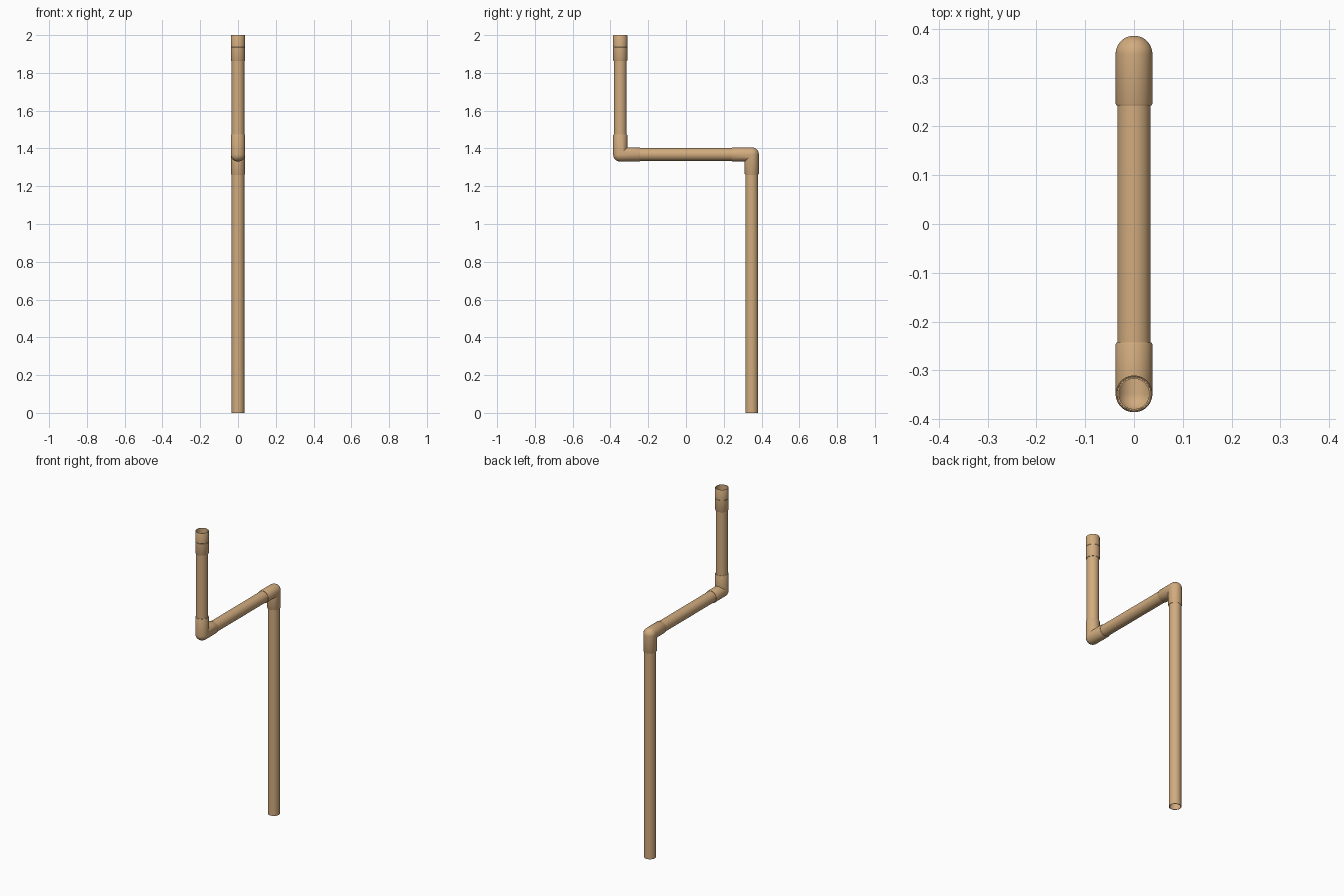
import bpy, bmesh, math
from mathutils import Vector

if "Cube" in bpy.data.objects:
    bpy.data.objects.remove(bpy.data.objects["Cube"])

SEG = 48
R_PIPE, R_BORE = 0.034, 0.031      # pipe wall
R_OUT, R_SOCKET = 0.0377, 0.0343   # fitting wall
Y, ZC, ARM = 0.348, 1.368, 0.105   # elbow centre offset, height, sleeve length
X = Vector((1, 0, 0))
UP, BACK = Vector((0, 0, 1)), Vector((0, 1, 0))

mat = bpy.data.materials.new("tan_plastic")
mat.diffuse_color = (0.64, 0.41, 0.21, 1)
mat.use_nodes = True
mat.node_tree.nodes["Principled BSDF"].inputs["Base Color"].default_value = mat.diffuse_color


def loft(name, rings):
    """Skin a closed loop of rings into a hollow solid."""
    bm = bmesh.new()
    loops = [[bm.verts.new(p) for p in ring] for ring in rings]
    for a, b in zip(loops, loops[1:] + loops[:1]):
        for i in range(SEG):
            j = (i + 1) % SEG
            bm.faces.new((a[i], a[j], b[j], b[i]))
    bmesh.ops.remove_doubles(bm, verts=bm.verts, dist=1e-6)
    bmesh.ops.recalc_face_normals(bm, faces=bm.faces)
    me = bpy.data.meshes.new(name)
    bm.to_mesh(me)
    bm.free()
    me.shade_smooth()
    me.set_sharp_from_angle(angle=math.radians(30))
    me.materials.append(mat)
    ob = bpy.data.objects.new(name, me)
    bpy.context.collection.objects.link(ob)
    return ob


def ring(centre, outward, r):
    angles = [2 * math.pi * i / SEG for i in range(SEG)]
    return [centre + X * (r * math.sin(t)) + outward * (r * math.cos(t)) for t in angles]


def tube(name, base, axis, profile):
    """Turn a closed (radius, distance) profile about an axis."""
    side = X.cross(axis)
    loft(name, [ring(base + axis * d, side, r) for r, d in profile])


def pipe(name, base, axis, length):
    tube(name, base, axis, [(R_PIPE, 0), (R_PIPE, length), (R_BORE, length), (R_BORE, 0)])


def elbow(name, c, a, b):
    """Right-angle fitting: ball-shaped outside corner, mitred inside corner."""
    def bend(r, steps=12):
        out = []
        for k in range(steps + 1):
            t = math.pi / 2 * k / steps
            d = -(b * math.cos(t) + a * math.sin(t))
            pts = []
            for i in range(SEG):
                ang = 2 * math.pi * i / SEG
                u = r * math.cos(ang)
                pts.append(c + X * (r * math.sin(ang)) + (d * u if u > 0 else (a + b) * -u))
            out.append(pts)
        return out
    ch = 0.003
    end_a = [ring(c + a * d, -b, r) for r, d in
             ((R_SOCKET, ARM), (R_OUT - 0.0015, ARM), (R_OUT, ARM - ch))]
    end_b = [ring(c + b * d, -a, r) for r, d in
             ((R_OUT, ARM - ch), (R_OUT - 0.0015, ARM), (R_SOCKET, ARM))]
    loft(name, end_a + bend(R_OUT) + end_b + bend(R_SOCKET)[::-1])


low = Vector((0, Y, ZC))
high = Vector((0, -Y, ZC))
INSET = 0.045   # pipe ends stop short of the elbow centre

# Pipe runs
pipe("lower_pipe", Vector((0, Y, 0)), UP, ZC - INSET)
pipe("cross_pipe", high + BACK * INSET, BACK, 2 * (Y - INSET))
pipe("upper_pipe", high + UP * INSET, UP, 1.93 - ZC - INSET)

# Corner fittings
elbow("lower_elbow", low, -UP, -BACK)
elbow("upper_elbow", high, UP, BACK)

# Open coupling at the top, with a fine seam at mid height
tube("top_coupling", Vector((0, -Y, 1.863)), UP, [
    (R_SOCKET, 0), (R_OUT - 0.0015, 0), (R_OUT, 0.003),
    (R_OUT, 0.072), (R_OUT - 0.0008, 0.073), (R_OUT, 0.074),
    (R_OUT, 0.134), (R_OUT - 0.0015, 0.137), (R_SOCKET, 0.137)])
